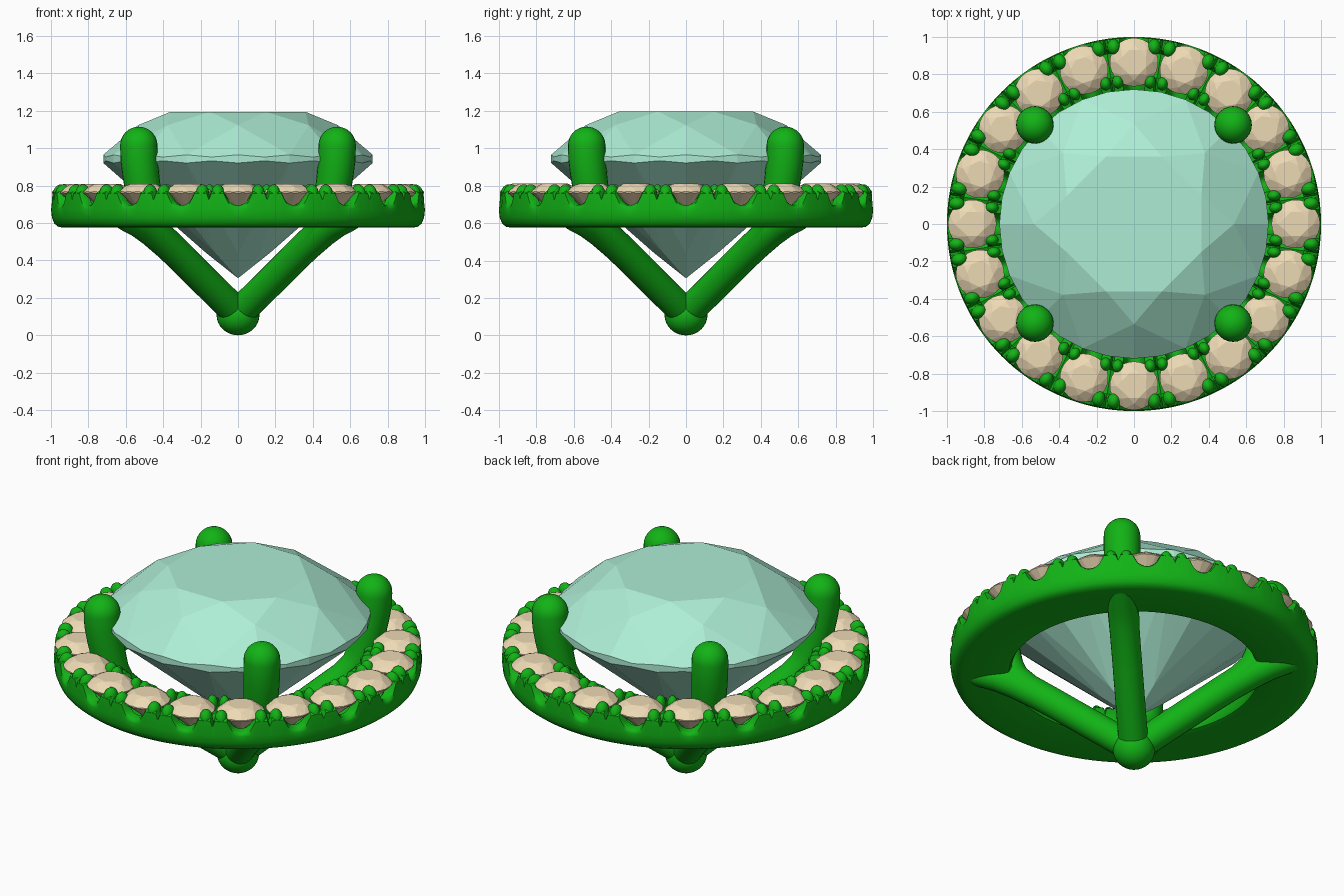
import bpy, bmesh, math
from mathutils import Matrix, Vector
from math import sin, cos, pi, radians, sqrt

if "Cube" in bpy.data.objects:
    bpy.data.objects.remove(bpy.data.objects["Cube"])


def material(name, col):
    m = bpy.data.materials.new(name)
    m.diffuse_color = (*col, 1)
    m.use_nodes = True
    m.node_tree.nodes["Principled BSDF"].inputs["Base Color"].default_value = m.diffuse_color
    return m


METAL = material("green metal", (0.006, 0.45, 0.008))
GEM = material("mint gem", (0.42, 0.85, 0.67))
ACCENT = material("cream gem", (0.85, 0.70, 0.46))


def finish(bm, name, mat, smooth=None):
    bmesh.ops.recalc_face_normals(bm, faces=bm.faces[:])
    me = bpy.data.meshes.new(name)
    bm.to_mesh(me)
    bm.free()
    me.materials.append(mat)
    if smooth:
        me.shade_smooth()
        me.set_sharp_from_angle(angle=radians(smooth))
    ob = bpy.data.objects.new(name, me)
    bpy.context.collection.objects.link(ob)
    return ob


def brilliant(name, mat):
    """Round brilliant: girdle radius 0.72, girdle at z = 0."""
    bm = bmesh.new()

    def ring(n, r, z, off=0.0):
        return [bm.verts.new((r * cos(2 * pi * (i + off) / n), r * sin(2 * pi * (i + off) / n),
                              z(i) if callable(z) else z)) for i in range(n)]
    table = ring(8, 0.39, 0.25, 0.5)
    star = ring(8, 0.535, 0.178)
    top = ring(32, 0.72, lambda i: 0.008 if i % 2 else 0.02)
    low = ring(32, 0.72, lambda i: -0.012 if i % 2 else -0.024)
    pav = ring(8, 0.17, -0.505)
    culet = bm.verts.new((0, 0, -0.64))
    f = bm.faces.new
    f(table)
    for k in range(8):
        n, g = (k + 1) % 8, 4 * k
        G = lambda lst, j: lst[(g + j) % 32]
        f((table[k - 1], table[k], star[k]))                   # star facet
        f((table[k], star[k], G(top, 2)))                      # kite halves
        f((table[k], G(top, 2), star[n]))
        f((culet, pav[k], G(low, 2), pav[n]))                  # pavilion main
        for a in range(4):                                     # half facets
            s = k if a < 2 else n
            f((star[s], G(top, a), G(top, a + 1)))
            f((pav[s], G(low, a), G(low, a + 1)))
            f((G(top, a), G(top, a + 1), G(low, a + 1), G(low, a)))
    return finish(bm, name, mat)


def sweep(bm, path, ang, sides=24):
    """Round tube along (radius, height, thickness) points in a vertical plane."""
    u, side = Vector((cos(ang), sin(ang), 0)), Vector((-sin(ang), cos(ang), 0))
    up = Vector((0, 0, 1))
    rings = []
    for i, (r, z, w) in enumerate(path):
        a, b = path[max(i - 1, 0)], path[min(i + 1, len(path) - 1)]
        d = Vector((b[0] - a[0], b[1] - a[1])).normalized()
        nrm = u * -d.y + up * d.x
        c = u * r + up * z
        rings.append([bm.verts.new(c + w * (nrm * cos(t) + side * sin(t)))
                      for t in (2 * pi * j / sides for j in range(sides))])
    for p, q in zip(rings, rings[1:]):
        for j in range(sides):
            k = (j + 1) % sides
            bm.faces.new((p[j], p[k], q[k], q[j]))
    bm.faces.new(rings[0])
    bm.faces.new(rings[-1])


# Centre stone
brilliant("centre_stone", GEM).location.z = 0.945

# Halo accent stones
STONES = 20
first = brilliant("halo_stone_00", ACCENT)
for i in range(STONES):
    ob = first if i == 0 else bpy.data.objects.new(f"halo_stone_{i:02d}", first.data)
    if i:
        bpy.context.collection.objects.link(ob)
    a = 2 * pi * i / STONES
    ob.location = (0.865 * cos(a), 0.865 * sin(a), 0.765)
    ob.rotation_euler.z = a
    ob.scale = (0.18, 0.18, 0.18)


# Halo ring with scalloped walls
def wall_height(t):
    a = abs(t)
    if a < 4:
        return 0.695 + 0.075 * (1 - sqrt(1 - (a / 4) ** 2))
    return 0.735 if a > 8.6 else 0.77


bm = bmesh.new()
STEP = 24
N = STONES * STEP
loops = []
for i in range(N):
    t = ((i + STEP // 2) % STEP) * 18 / STEP - 9
    h = wall_height(t)
    floor = 0.66 + 0.06 * abs(t) / 9
    prof = [(0.71, 0.575), (0.68, 0.583), (0.665, 0.61), (0.665, 0.66), (0.69, h - 0.015), (0.71, h),
            (0.765, h), (0.79, floor), (0.92, floor), (0.94, h), (0.98, h), (0.995, h - 0.012),
            (1.0, 0.675), (0.995, 0.63), (0.982, 0.597), (0.96, 0.58), (0.93, 0.575)]
    a = 2 * pi * i / N
    loops.append([bm.verts.new((r * cos(a), r * sin(a), z)) for r, z in prof])
for i in range(N):
    p, q = loops[i], loops[(i + 1) % N]
    for j in range(len(p)):
        k = (j + 1) % len(p)
        bm.faces.new((p[j], p[k], q[k], q[j]))
finish(bm, "halo_ring", METAL, 40)

# Small bead prongs, four between each pair of stones
bm = bmesh.new()
for i in range(STONES):
    for t in (-6.5, 6.5):
        for r, s in ((0.952, 0.04), (0.765, 0.034)):
            M = (Matrix.Rotation(radians(18 * i + t), 4, 'Z') @ Matrix.Translation((r, 0, 0.755))
                 @ Matrix.Diagonal((s * 1.1, s * 0.9, 0.052, 1)))
            bmesh.ops.create_uvsphere(bm, u_segments=14, v_segments=10, radius=1, matrix=M)
finish(bm, "halo_bead_prongs", METAL, 60)

# Four claws: basket arm bending up into a domed prong, with a flare under the halo
dome = [(0.75 + 0.002 * sin(e), 1.015 + 0.1 * sin(e), max(0.1 * cos(e), 0.002))
        for e in (pi / 2 * k / 8 for k in range(9))]
claw = [(0, 0.115, 0.081), (0.25, 0.29, 0.081), (0.47, 0.445, 0.081), (0.58, 0.52, 0.082),
        (0.65, 0.585, 0.085), (0.69, 0.66, 0.09), (0.715, 0.76, 0.095), (0.735, 0.86, 0.098),
        (0.747, 0.94, 0.1)] + dome
flare = [(0.40, 0.395, 0.08), (0.52, 0.477, 0.081), (0.64, 0.55, 0.081), (0.74, 0.60, 0.08),
         (0.84, 0.635, 0.078), (0.93, 0.66, 0.06)]
for i, name in enumerate(("back_right", "back_left", "front_left", "front_right")):
    bm = bmesh.new()
    ang = pi / 4 + i * pi / 2
    sweep(bm, claw, ang)
    sweep(bm, flare, ang)
    finish(bm, name + "_claw", METAL, 50)

# Rounded foot where the arms meet
bm = bmesh.new()
bmesh.ops.create_uvsphere(bm, u_segments=32, v_segments=16, radius=1,
                          matrix=Matrix.Translation((0, 0, 0.11)) @ Matrix.Diagonal((0.115, 0.115, 0.11, 1)))
finish(bm, "basket_foot", METAL, 60)
